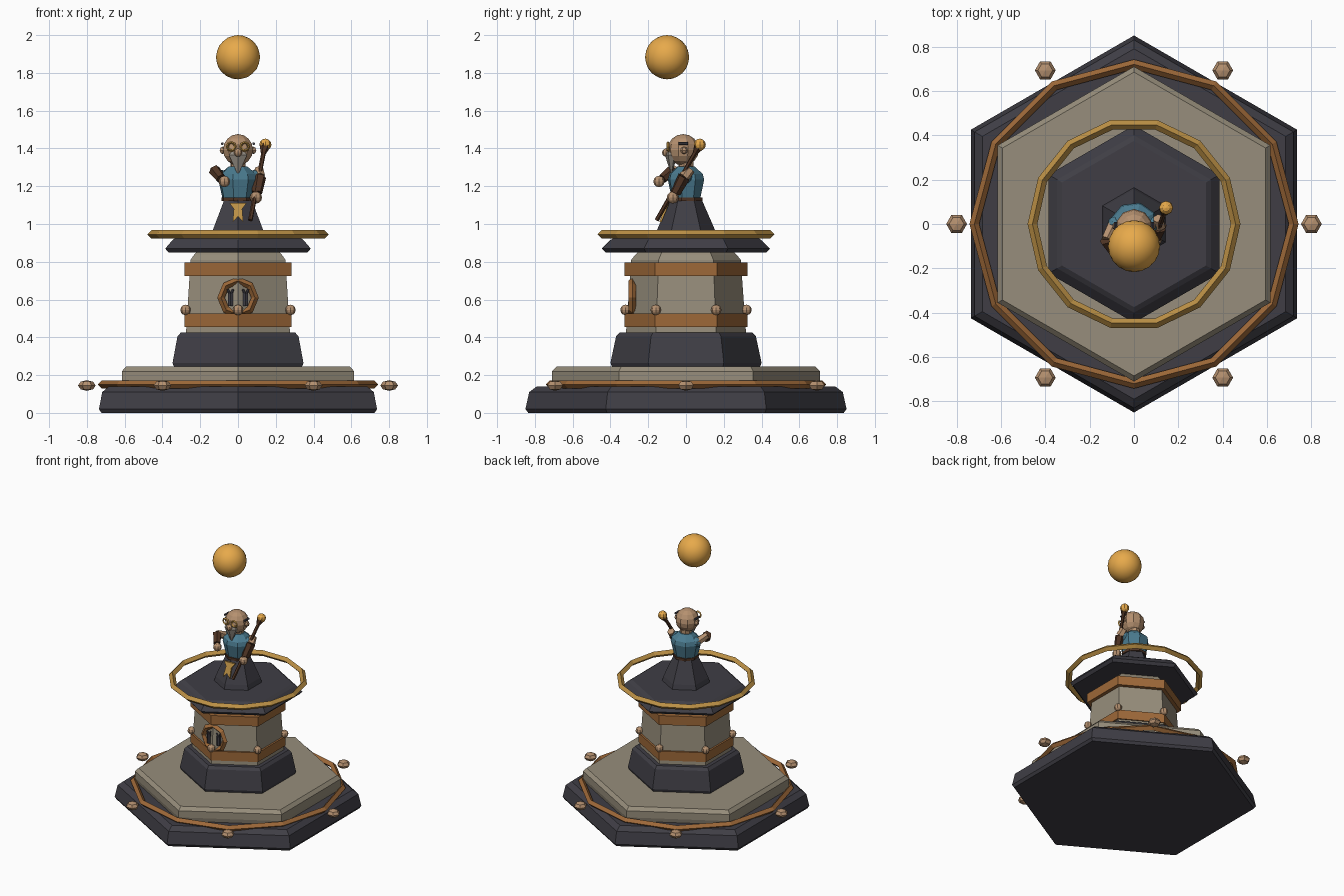
import bpy, bmesh, math
from mathutils import Vector, Matrix

if "Cube" in bpy.data.objects:
    bpy.data.objects.remove(bpy.data.objects["Cube"])


def material(name, color):
    m = bpy.data.materials.new(name)
    m.use_nodes = True
    m.diffuse_color = (*color, 1)
    bsdf = next(n for n in m.node_tree.nodes if n.type == "BSDF_PRINCIPLED")
    bsdf.inputs["Base Color"].default_value = (*color, 1)
    bsdf.inputs["Roughness"].default_value = 0.7
    return m


SLATE = material("dark slate", (0.05, 0.048, 0.06))
STONE = material("warm stone", (0.31, 0.27, 0.2))
COPPER = material("copper", (0.34, 0.14, 0.04))
BRASS = material("brass", (0.5, 0.28, 0.06))
GOLD = material("glowing gold", (0.8, 0.4, 0.07))
SKIN = material("tan", (0.46, 0.28, 0.16))
TEAL = material("teal cloth", (0.07, 0.2, 0.28))
LEATHER = material("brown leather", (0.08, 0.035, 0.018))
GREY = material("grey beard", (0.3, 0.27, 0.23))


def finish(bm, name, mat, smooth=False):
    bmesh.ops.recalc_face_normals(bm, faces=bm.faces)
    me = bpy.data.meshes.new(name)
    bm.to_mesh(me)
    bm.free()
    me.materials.append(mat)
    for p in me.polygons:
        p.use_smooth = smooth
    ob = bpy.data.objects.new(name, me)
    bpy.context.collection.objects.link(ob)
    return ob


def lathe(name, mat, profile, n=6, at=(0, 0, 0), squash=1):
    """Stack of n-sided rings, one corner pointing to the front when n is 6."""
    bm = bmesh.new()
    rings = []
    for r, z in profile:
        angles = [math.tau * i / n + math.pi / 6 for i in range(n)]
        rings.append([bm.verts.new((at[0] + r * math.cos(a),
                                    at[1] + r * math.sin(a) * squash,
                                    at[2] + z)) for a in angles])
    for low, high in zip(rings, rings[1:]):
        for i in range(n):
            j = (i + 1) % n
            bm.faces.new((low[i], low[j], high[j], high[i]))
    bm.faces.new(rings[0])
    bm.faces.new(rings[-1])
    return finish(bm, name, mat)


def ball(name, mat, at, r, segs=8, rings=6, scale=(1, 1, 1), turn=0):
    bm = bmesh.new()
    m = Matrix.Translation(at) @ Matrix.Diagonal((*scale, 1)) @ Matrix.Rotation(turn, 4, "Z")
    bmesh.ops.create_uvsphere(bm, u_segments=segs, v_segments=rings, radius=r, matrix=m)
    return finish(bm, name, mat)


def rod(name, mat, a, b, r1, r2=None, n=6):
    a, b = Vector(a), Vector(b)
    bm = bmesh.new()
    turn = (b - a).to_track_quat("Z", "Y").to_matrix().to_4x4()
    bmesh.ops.create_cone(bm, cap_ends=True, segments=n, radius1=r1,
                          radius2=r1 if r2 is None else r2, depth=(b - a).length,
                          matrix=Matrix.Translation((a + b) / 2) @ turn)
    return finish(bm, name, mat)


def hoop(name, mat, at, major, minor, n, sides=4, upright=False):
    bpy.ops.mesh.primitive_torus_add(
        location=at, rotation=(math.pi / 2 if upright else 0, 0, 0),
        major_radius=major, minor_radius=minor, major_segments=n, minor_segments=sides)
    ob = bpy.context.object
    ob.name = name
    ob.data.materials.append(mat)
    return ob


def plate(name, mat, outline, thick):
    """Solid from an outline of 3D points, thickened towards the back."""
    bm = bmesh.new()
    face = bm.faces.new([bm.verts.new(p) for p in outline])
    new = bmesh.ops.extrude_face_region(bm, geom=[face])["geom"]
    bmesh.ops.translate(bm, vec=(0, thick, 0),
                        verts=[v for v in new if isinstance(v, bmesh.types.BMVert)])
    return finish(bm, name, mat)


# Stepped base
lathe("base_step", SLATE, [(0.835, 0), (0.85, 0.02), (0.83, 0.11), (0.79, 0.14)])
lathe("stone_step", STONE, [(0.7, 0.13), (0.71, 0.17), (0.71, 0.22), (0.685, 0.245)])
hoop("base_ring", COPPER, (0, 0, 0.15), 0.72, 0.022, 12)
for i in range(6):
    a = math.tau * i / 6
    ball(f"base_gem_{i}", SKIN, (0.8 * math.cos(a), 0.8 * math.sin(a), 0.145), 0.047,
         6, 4, (1, 1, 0.6), math.pi / 6)

# Tower
lathe("plinth", SLATE, [(0.39, 0.24), (0.4, 0.265), (0.37, 0.405), (0.35, 0.425)])
lathe("tower_body", STONE, [(0.318, 0.42), (0.29, 0.81), (0.27, 0.835), (0.25, 0.855)])
for name, z in (("lower_band", 0.455), ("upper_band", 0.725)):
    lathe(name, COPPER, [(0.326, z), (0.326, z + 0.07)])
for i in range(6):
    a = math.tau * i / 6 + math.pi / 6
    ball(f"rivet_{i}", SKIN, (0.32 * math.cos(a), 0.32 * math.sin(a), 0.545), 0.028)

# Front emblem, half sunk in the corner of the tower
hoop("emblem_ring", COPPER, (0, -0.284, 0.61), 0.09, 0.02, 8, 4, True)
for s in (-1, 1):
    x = 0.04 * s
    rod("emblem_post", SLATE, (x, -0.288, 0.565), (x, -0.288, 0.635), 0.016)
    for d in (-0.015, 0.015):
        rod("emblem_prong", SLATE, (x, -0.288, 0.62), (x + d, -0.292, 0.655), 0.009, 0.006)

# Roof and halo
lathe("roof", SLATE, [(0.425, 0.85), (0.445, 0.87), (0.4, 0.915), (0.375, 0.93)])
hoop("roof_halo", BRASS, (0, 0, 0.945), 0.458, 0.022, 14)

# Robe, belt and torso
lathe("robe", SLATE, [(0.167, 0.92), (0.155, 0.965), (0.083, 1.13)])
lathe("belt", LEATHER, [(0.09, 1.122), (0.09, 1.14)], 8)
lathe("torso", TEAL, [(0.085, 1.135), (0.108, 1.235), (0.1, 1.265), (0.05, 1.305)], 8,
      squash=0.92)
lathe("neck", SKIN, [(0.04, 1.28), (0.04, 1.34)], 8)
tabard = [(-0.045, 1.11), (0.045, 1.11), (0.022, 1.08), (0.028, 1.01), (0, 1.04),
          (-0.028, 1.01), (-0.022, 1.08)]
plate("tabard", BRASS, [(x, -0.1 - (1.11 - z) * 0.42, z) for x, z in tabard], 0.012)

# Head
head = (0, -0.015, 1.393)
ball("head", SKIN, head, 0.083, 10, 8)
lathe("beard", GREY, [(0.004, 1.265), (0.035, 1.325), (0.055, 1.365), (0.045, 1.38)], 6,
      at=(0, -0.078, 0), squash=0.6)
ball("nose", SKIN, (0, -0.105, 1.378), 0.022, 8, 6)
for s in (-1, 1):
    side = "left" if s > 0 else "right"
    hoop(f"{side}_lens_rim", BRASS, (0.036 * s, -0.095, 1.41), 0.022, 0.007, 8, 4, True)
    rod(f"{side}_spectacle_arm", SLATE, (0.083 * s, -0.04, 1.425), (0.083 * s, 0.01, 1.425), 0.008)
    ball(f"{side}_ear", SKIN, (0.08 * s, -0.01, 1.39), 0.02, 6, 4)
    ball(f"{side}_shoulder", TEAL, (0.085 * s, 0, 1.25), 0.036, 8, 6)

# Right arm, bent forward
elbow, wrist, hand = (-0.125, -0.07, 1.285), (-0.09, -0.125, 1.24), (-0.072, -0.143, 1.225)
rod("right_upper_arm", SKIN, (-0.09, 0, 1.25), elbow, 0.03, 0.025)
rod("right_bracer", LEATHER, elbow, wrist, 0.032, 0.026)
ball("right_hand", SKIN, hand, 0.03)

# Left arm, lowered along the staff
elbow, wrist, hand = (0.115, -0.01, 1.25), (0.1, -0.055, 1.165), (0.095, -0.07, 1.14)
rod("left_upper_arm", SKIN, (0.11, 0.025, 1.29), elbow, 0.025, 0.03)
rod("left_bracer", LEATHER, elbow, wrist, 0.034, 0.028)
ball("left_hand", SKIN, hand, 0.032)

# Staff with a small orb
tip = (0.143, 0.07, 1.415)
rod("staff", LEATHER, (0.065, -0.155, 1.02), tip, 0.012)
rod("staff_collar", LEATHER, (0.134, 0.048, 1.375), tip, 0.014, 0.03)
ball("staff_orb", GOLD, (0.145, 0.073, 1.42), 0.032)

# Floating orb
bm = bmesh.new()
bmesh.ops.create_icosphere(bm, subdivisions=3, radius=0.117,
                           matrix=Matrix.Translation((0, -0.1, 1.883)))
finish(bm, "floating_orb", GOLD, smooth=True)
